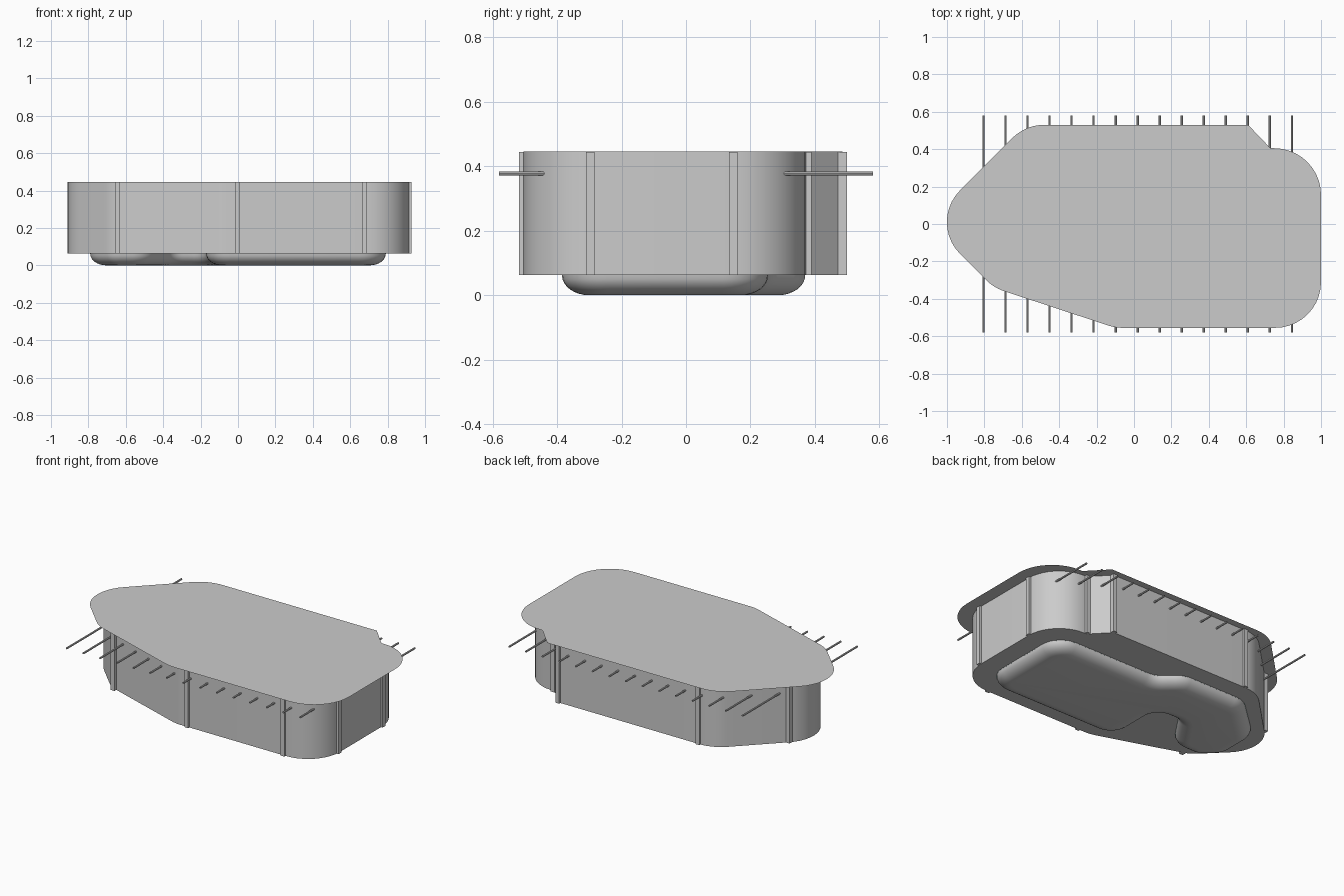
import bpy, bmesh, math
from mathutils import Vector

if "Cube" in bpy.data.objects:
    bpy.data.objects.remove(bpy.data.objects["Cube"])

FLOOR_Z, ROOF_Z = 0.062, 0.446


def rounded(corners, steps=10):
    """Closed outline from (x, y, fillet radius) corners."""
    out, n = [], len(corners)
    for i, (x, y, r) in enumerate(corners):
        p = Vector((x, y))
        if r == 0:
            out.append(p)
            continue
        a = (Vector(corners[i - 1][:2]) - p).normalized()
        b = (Vector(corners[(i + 1) % n][:2]) - p).normalized()
        half = a.angle(b) / 2
        c = p + (a + b).normalized() * (r / math.sin(half))
        t = r / math.tan(half)
        va, vb = p + a * t - c, p + b * t - c
        turn = math.atan2(va.x * vb.y - va.y * vb.x, va.dot(vb))
        for k in range(steps + 1):
            s = turn * k / steps
            out.append(c + Vector((va.x * math.cos(s) - va.y * math.sin(s),
                                   va.x * math.sin(s) + va.y * math.cos(s))))
    return out


def inset(pts, d):
    """Move a counter-clockwise outline inwards by d."""
    out, n = [], len(pts)
    for i, p in enumerate(pts):
        e1 = (p - pts[i - 1]).normalized()
        e2 = (pts[(i + 1) % n] - p).normalized()
        m = (e1 + e2).normalized()
        out.append(p + Vector((-m.y, m.x)) * d / max(0.3, m.dot(e1)))
    return out


def ring(bm, pts, z):
    return [bm.verts.new((p.x, p.y, z)) for p in pts]


def bridge(bm, a, b):
    n = len(a)
    for i in range(n):
        j = (i + 1) % n
        bm.faces.new((a[i], a[j], b[j], b[i]))


def finish(name, bm, smooth=False):
    me = bpy.data.meshes.new(name)
    bm.to_mesh(me)
    bm.free()
    ob = bpy.data.objects.new(name, me)
    bpy.context.collection.objects.link(ob)
    if smooth:
        bpy.ops.object.select_all(action='DESELECT')
        ob.select_set(True)
        bpy.context.view_layer.objects.active = ob
        bpy.ops.object.shade_smooth_by_angle(angle=math.radians(30))
    return ob


# Roof sheet
roof_pts = rounded([(-1.10, 0.01, 0.24), (-0.749, -0.341, 0.24), (-0.10, -0.555, 0.24),
                    (1.0, -0.555, 0.245), (1.0, 0.405, 0.25), (0.73, 0.405, 0),
                    (0.61, 0.53, 0), (-0.58, 0.53, 0.24)])
bm = bmesh.new()
bm.faces.new(ring(bm, roof_pts, ROOF_Z))
finish("roof", bm)

# Walls follow the roof outline at a smaller scale
wall_pts = [p * 0.913 + Vector((0.003, 0.002)) for p in roof_pts]
bm = bmesh.new()
bridge(bm, ring(bm, wall_pts, FLOOR_Z), ring(bm, wall_pts, ROOF_Z))
finish("walls", bm, True)

# Wall posts
posts = [(-0.645, -0.333), (-0.003, -0.505), (0.677, -0.505), (0.915, -0.297), (0.915, 0.147),
         (0.67, 0.376), (0.56, 0.486), (-0.43, 0.486), (-0.846, 0.168)]
for i, (x, y) in enumerate(posts):
    bm = bmesh.new()
    bmesh.ops.create_cube(bm, size=1)
    bmesh.ops.scale(bm, verts=bm.verts, vec=(0.027, 0.027, ROOF_Z - FLOOR_Z - 0.002))
    bmesh.ops.translate(bm, verts=bm.verts, vec=(x, y, (ROOF_Z + FLOOR_Z) / 2))
    finish(f"wall_post_{i + 1}", bm)

# Pool rim outline
rim = rounded([(0.79, -0.385, 0.14), (0.79, 0.255, 0.14), (0.06, 0.255, 0.12),
               (-0.07, 0.37, 0.14), (-0.52, 0.37, 0.16), (-0.79, 0.12, 0.14),
               (-0.79, -0.13, 0.12), (-0.67, -0.235, 0.11), (-0.50, -0.235, 0.13),
               (-0.34, 0.0, 0.08), (-0.17, 0.0, 0.08), (-0.17, -0.385, 0.13)], 8)

# Floor with the pool opening
bm = bmesh.new()
edges = []
for pts in (wall_pts, rim):
    vs = ring(bm, pts, FLOOR_Z)
    edges += [bm.edges.new((vs[i - 1], vs[i])) for i in range(len(vs))]
bmesh.ops.triangle_fill(bm, use_beauty=True, edges=edges, normal=(0, 0, 1))
finish("floor", bm)

# Pool basin with a rounded lower edge
bm = bmesh.new()
prev = None
for k in range(9):
    t = math.pi / 2 * k / 8
    cur = ring(bm, inset(rim, 0.085 * (1 - math.cos(t))), FLOOR_Z * (1 - math.sin(t)))
    if prev:
        bridge(bm, cur, prev)
    prev = cur
bm.faces.new(prev[::-1])
finish("pool_basin", bm, True)

# Water surface
bm = bmesh.new()
bm.faces.new(ring(bm, rim, FLOOR_Z - 0.003))
water = finish("pool_water", bm)
mat = bpy.data.materials.new("water")
mat.diffuse_color = (0.1, 0.55, 0.45, 1)
mat.use_nodes = True
mat.node_tree.nodes["Principled BSDF"].inputs["Base Color"].default_value = mat.diffuse_color
water.data.materials.append(mat)

# Roof rods, open tubes running front to back
for i in range(15):
    bm = bmesh.new()
    x = -0.805 + 0.1178 * i
    ends = [[bm.verts.new((x + 0.006 * math.cos(a), y, 0.378 + 0.006 * math.sin(a)))
             for a in (math.tau * k / 8 for k in range(8))] for y in (-0.58, 0.58)]
    bridge(bm, *ends)
    finish(f"roof_rod_{i + 1}", bm, True)
